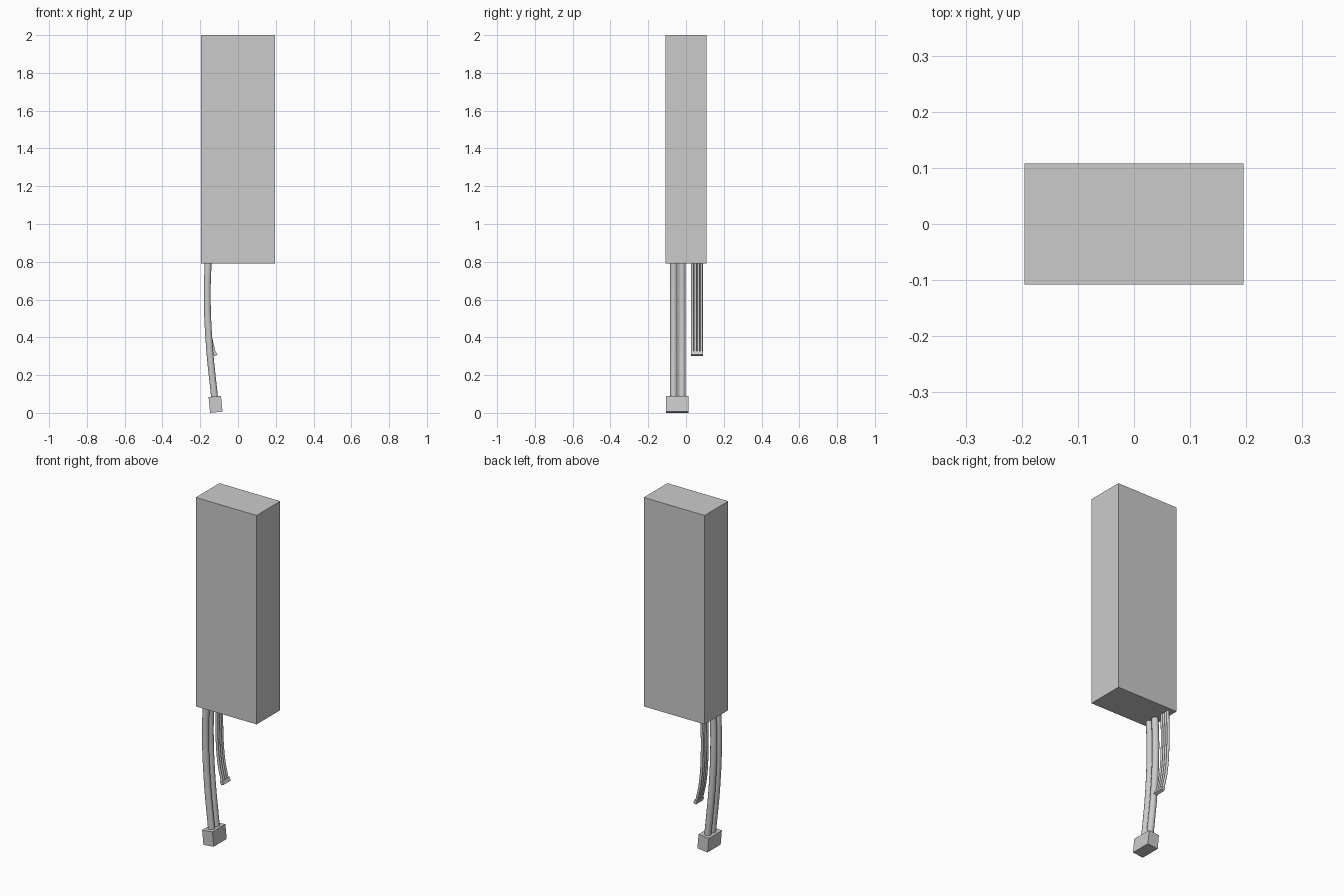
import bpy
import math

cube = bpy.data.objects.get("Cube")
if cube:
    bpy.data.objects.remove(cube, do_unlink=True)

grey = bpy.data.materials.new("light_grey")
grey.use_nodes = True
grey.diffuse_color = (0.6, 0.6, 0.6, 1)
grey.node_tree.nodes["Principled BSDF"].inputs["Base Color"].default_value = (0.6, 0.6, 0.6, 1)


def block(name, size, centre, tilt=0):
    """Flat-sided box, leaning about the y axis by tilt degrees."""
    bpy.ops.mesh.primitive_cube_add(size=1, location=centre)
    ob = bpy.context.object
    ob.name = name
    ob.scale = size
    ob.rotation_euler.y = math.radians(tilt)
    bpy.ops.object.transform_apply(location=False, rotation=True, scale=True)
    ob.data.materials.append(grey)
    return ob


def wire(name, path, y, radius):
    """Round wire swept along an x-z path at a fixed y."""
    curve = bpy.data.curves.new(name, "CURVE")
    curve.dimensions = "3D"
    curve.bevel_depth = radius
    curve.bevel_resolution = 3
    curve.resolution_u = 8
    curve.use_fill_caps = True
    spline = curve.splines.new("BEZIER")
    spline.bezier_points.add(len(path) - 1)
    for point, (x, z) in zip(spline.bezier_points, path):
        point.co = (x, y, z)
        point.handle_left_type = point.handle_right_type = "AUTO"
    ob = bpy.data.objects.new(name, curve)
    bpy.context.collection.objects.link(ob)
    bpy.ops.object.select_all(action="DESELECT")
    ob.select_set(True)
    bpy.context.view_layer.objects.active = ob
    bpy.ops.object.convert(target="MESH")
    ob = bpy.context.object
    ob.data.materials.clear()
    ob.data.materials.append(grey)
    bpy.ops.object.shade_smooth_by_angle(angle=math.radians(50))


# Battery body
block("battery_body", (0.39, 0.216, 1.21), (0, 0, 1.395))

# Thick power wires and their plug
power_path = [(-0.158, 0.8), (-0.163, 0.62), (-0.152, 0.36), (-0.124, 0.08)]
for side, y in (("front", -0.065), ("rear", -0.021)):
    wire(f"power_wire_{side}", power_path, y, 0.019)
block("power_plug", (0.066, 0.119, 0.084), (-0.119, -0.046, 0.045), -5.5)

# Thin balance wires and their flat plug
balance_path = [(-0.158, 0.8), (-0.16, 0.6), (-0.147, 0.42), (-0.126, 0.322)]
for i in range(4):
    wire(f"balance_wire_{i + 1}", balance_path, 0.034 + 0.016 * i, 0.0072)
block("balance_plug", (0.018, 0.064, 0.022), (-0.122, 0.058, 0.314), -25)
